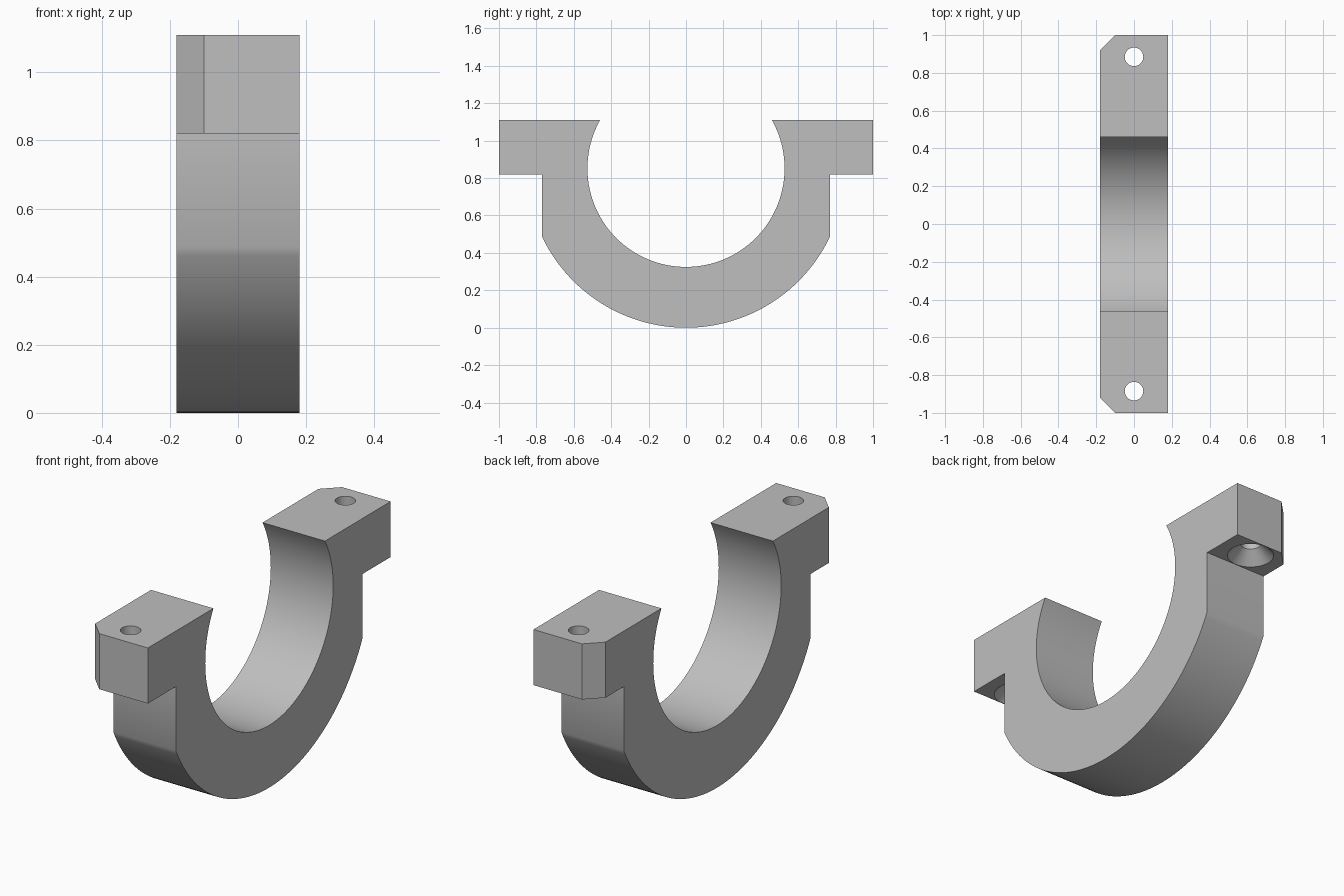
import bpy, bmesh
from math import sin, cos, asin, acos, pi, radians

if "Cube" in bpy.data.objects:
    bpy.data.objects.remove(bpy.data.objects["Cube"], do_unlink=True)

HALF_WIDTH = 0.18
TOP, EAR_Z = 1.11, 0.82
EAR_Y, WALL_Y = 1.0, 0.77
CENTRE_Z, BORE_R = 0.852, 0.527
OUTER_R = CENTRE_Z
CHAMFER = 0.08
HOLE_Y, HOLE_R, SINK_R = 0.885, 0.049, 0.113

grey = bpy.data.materials.new("plain grey")
grey.use_nodes = True
colour = (0.52, 0.52, 0.52, 1)
grey.diffuse_color = colour
grey.node_tree.nodes["Principled BSDF"].inputs["Base Color"].default_value = colour


def make_object(name, bm):
    bmesh.ops.recalc_face_normals(bm, faces=bm.faces)
    mesh = bpy.data.meshes.new(name)
    bm.to_mesh(mesh)
    bm.free()
    obj = bpy.data.objects.new(name, mesh)
    bpy.context.collection.objects.link(obj)
    mesh.materials.append(grey)
    return obj


def arc(radius, limit, steps):
    """Points from -limit to +limit, measured from straight down."""
    angles = [limit * (2 * i / steps - 1) for i in range(steps + 1)]
    return [(radius * sin(a), CENTRE_Z - radius * cos(a)) for a in angles]


# Clamp half: side profile of saddle and ears, extruded across the width
outer = arc(OUTER_R, asin(WALL_Y / OUTER_R), 64)
bore = arc(BORE_R, pi - acos((TOP - CENTRE_Z) / BORE_R), 96)
profile = ([(-EAR_Y, TOP), (-EAR_Y, EAR_Z), (-WALL_Y, EAR_Z)] + outer
           + [(WALL_Y, EAR_Z), (EAR_Y, EAR_Z), (EAR_Y, TOP)] + bore[::-1])
bm = bmesh.new()
side = bm.faces.new([bm.verts.new((-HALF_WIDTH, y, z)) for y, z in profile])
extruded = bmesh.ops.extrude_face_region(bm, geom=[side])["geom"]
new_verts = [v for v in extruded if isinstance(v, bmesh.types.BMVert)]
bmesh.ops.translate(bm, verts=new_verts, vec=(2 * HALF_WIDTH, 0, 0))
bmesh.ops.recalc_face_normals(bm, faces=bm.faces)

# Chamfered ear corners on one side
corners = [e for e in bm.edges
           if all(v.co.x < 0 and abs(v.co.y) > EAR_Y - 0.001 for v in e.verts)]
bmesh.ops.bevel(bm, geom=corners, offset=CHAMFER, segments=1, affect='EDGES')
clamp = make_object("clamp_half", bm)

# Countersunk screw holes through the ears
drill = [(SINK_R + 0.05, EAR_Z - 0.05), (HOLE_R, EAR_Z + SINK_R - HOLE_R),
         (HOLE_R, TOP + 0.05)]
SIDES = 48
bm = bmesh.new()
for y in (-HOLE_Y, HOLE_Y):
    rings = [[bm.verts.new((r * cos(2 * pi * i / SIDES),
                            y + r * sin(2 * pi * i / SIDES), z))
              for i in range(SIDES)] for r, z in drill]
    for low, high in zip(rings, rings[1:]):
        for i in range(SIDES):
            j = (i + 1) % SIDES
            bm.faces.new((low[i], low[j], high[j], high[i]))
    bm.faces.new(rings[0][::-1])
    bm.faces.new(rings[-1])
# Keep the wide drill end clear of the saddle wall
bmesh.ops.bisect_plane(bm, geom=bm.verts[:] + bm.edges[:] + bm.faces[:],
                       plane_co=(0, 0, EAR_Z - 0.001), plane_no=(0, 0, -1),
                       clear_outer=True)
bmesh.ops.holes_fill(bm, edges=[e for e in bm.edges if e.is_boundary], sides=0)
cutter = make_object("screw_hole_cutter", bm)
cutter.hide_render = True

cut = clamp.modifiers.new("screw holes", 'BOOLEAN')
cut.operation = 'DIFFERENCE'
cut.solver = 'EXACT'
cut.object = cutter
bpy.ops.object.select_all(action='DESELECT')
clamp.select_set(True)
bpy.context.view_layer.objects.active = clamp
bpy.ops.object.modifier_apply(modifier=cut.name)
bpy.data.objects.remove(cutter, do_unlink=True)

# Smooth curved walls, crisp edges
bpy.ops.object.shade_smooth_by_angle(angle=radians(30))
